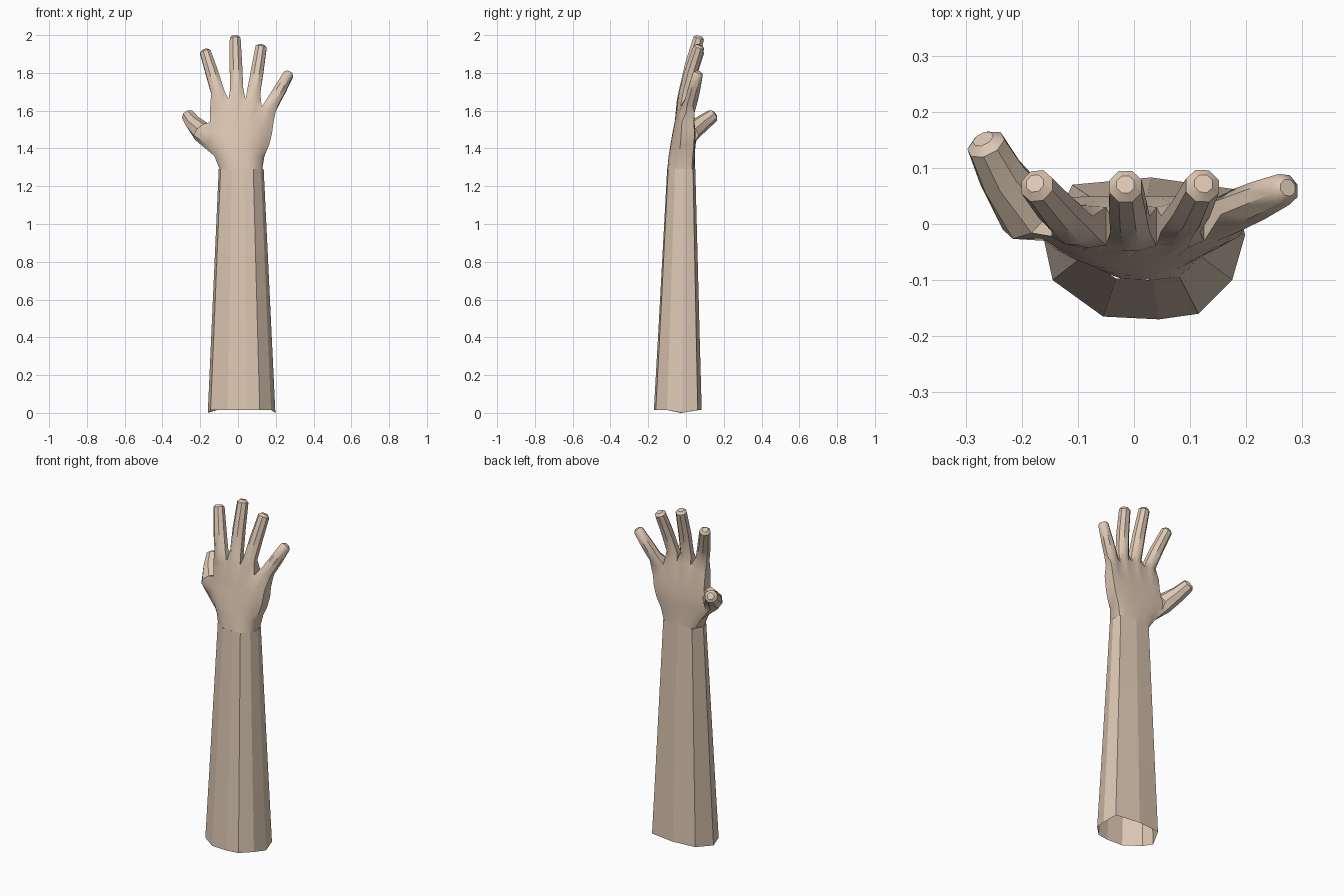
import bpy, bmesh, math
from mathutils import Vector
from mathutils.geometry import intersect_line_line_2d

if "Cube" in bpy.data.objects:
    bpy.data.objects.remove(bpy.data.objects["Cube"])

skin = bpy.data.materials.new("skin")
skin.diffuse_color = (0.73, 0.58, 0.455, 1)
skin.use_nodes = True
skin.node_tree.nodes["Principled BSDF"].inputs["Base Color"].default_value = skin.diffuse_color


def finish(bm, name):
    bmesh.ops.recalc_face_normals(bm, faces=bm.faces)
    mesh = bpy.data.meshes.new(name)
    bm.to_mesh(mesh)
    bm.free()
    mesh.materials.append(skin)
    obj = bpy.data.objects.new(name, mesh)
    bpy.context.collection.objects.link(obj)
    return obj


def bridge(bm, a, b):
    n = len(a)
    for i in range(n):
        j = (i + 1) % n
        bm.faces.new((a[i], a[j], b[j], b[i]))


# Forearm: ten-sided tapered tube, open at the bottom
WRIST_Z = 1.29
outline = [(-0.145, -0.10), (-0.055, -0.165), (0.045, -0.17), (0.115, -0.16), (0.175, -0.10),
           (0.198, -0.02), (0.18, 0.062), (0.03, 0.083), (-0.11, 0.07), (-0.16, -0.03)]


def arm_ring(t):
    cx, cy = 0.019 - 0.002 * t, -0.043 + 0.018 * t
    sx, sy = 1 - 0.335 * t, 1 - 0.41 * t
    return [Vector((cx + (x - 0.019) * sx, cy + (y + 0.043) * sy)) for x, y in outline]


bm = bmesh.new()
prev = None
for t in (0, 0.33, 0.66, 1):
    ring = []
    for i, p in enumerate(arm_ring(t)):
        z = WRIST_Z * t if t else (0.0 if i in (5, 9) else 0.015)
        ring.append(bm.verts.new((p.x, p.y, z)))
    if prev:
        bridge(bm, prev, ring)
    prev = ring
finish(bm, "forearm")

# Hand: palm rings of 13 front and 13 back points
bm = bmesh.new()
N = 13
wrist = arm_ring(1)
mid = Vector((0.017, -0.025))


def on_wrist(p):
    far = mid + (p - mid).normalized()
    for a, b in zip(wrist, wrist[1:] + wrist[:1]):
        hit = intersect_line_line_2d(mid, far, a, b)
        if hit:
            return hit
    return p


# z, left x, right x, front y, back y, edge front y, edge back y
levels = [(WRIST_Z, -0.10, 0.135, -0.10, 0.05, -0.035, 0.035),
          (1.36, -0.125, 0.14, -0.092, 0.047, -0.035, 0.036),
          (1.42, -0.160, 0.165, -0.082, 0.050, -0.030, 0.042),
          (1.48, -0.165, 0.18, -0.072, 0.050, -0.025, 0.045),
          (1.54, -0.147, 0.188, -0.060, 0.045, -0.022, 0.042)]
rows = []
for k, (z, xl, xr, yf, yb, ef, eb) in enumerate(levels):
    front, back = [], []
    for i in range(N):
        s = 2 * i / (N - 1) - 1
        x = xl + (xr - xl) * (s + 1) / 2
        for side, y, e in ((front, yf, ef), (back, yb, eb)):
            p = Vector((x, y + (e - y) * abs(s) ** 2.5))
            if k == 0:
                p = on_wrist(p)
            side.append(bm.verts.new((p.x, p.y, z)))
    rows.append((front, back))

# Knuckle row: the five finger gaps, with two points between neighbours
gaps = [(-0.147, 1.62, -0.022, 0.032), (-0.05, 1.66, -0.038, 0.03), (0.04, 1.66, -0.038, 0.03),
        (0.125, 1.62, -0.03, 0.035), (0.198, 1.59, 0.0, 0.045)]
front, back = [], []
for i in range(N):
    k, f = min(i // 3, 3), (i - 3 * min(i // 3, 3)) / 3
    x, z, yf, yb = (a + (b - a) * f for a, b in zip(gaps[k], gaps[k + 1]))
    bulge = 0.01 if i % 3 else 0
    front.append(bm.verts.new((x, yf - bulge, z)))
    back.append(bm.verts.new((x, yb + bulge * 0.5, z)))
rows.append((front, back))

# Palm walls, leaving the thumb opening in the left side
for k, ((f0, b0), (f1, b1)) in enumerate(zip(rows, rows[1:])):
    for i in range(N - 1):
        bm.faces.new((f0[i], f0[i + 1], f1[i + 1], f1[i]))
        bm.faces.new((b0[i + 1], b0[i], b1[i], b1[i + 1]))
    bm.faces.new((f0[-1], b0[-1], b1[-1], f1[-1]))
    if k not in (1, 2, 3):
        bm.faces.new((b0[0], f0[0], f1[0], b1[0]))


def grow(base, path, across):
    """Eight-sided digit from an opening, along (centre, radius) points."""
    prev = base
    pts = [Vector(c) for c, r in path]
    start = sum((v.co for v in base), Vector()) / len(base)
    chain = [start] + pts
    for k, (c, r) in enumerate(path):
        nxt = chain[min(k + 2, len(chain) - 1)]
        d = (nxt - chain[k]).normalized()
        w = (across - across.dot(d) * d).normalized()
        u = w.cross(d)
        angles = [math.radians(-67.5 + 45 * i) for i in range(8)]
        ring = [bm.verts.new(pts[k] + r * (math.cos(a) * u + math.sin(a) * w)) for a in angles]
        bridge(bm, prev, ring)
        prev = ring
    # rounded tip
    top = [bm.verts.new(v.co.lerp(pts[-1], 0.45) + d * 0.013) for v in prev]
    bridge(bm, prev, top)
    bm.faces.new(top)


# Fingers: lower, middle and tip centres with radii
fingers = [[((-0.108, -0.002, 1.70), 0.038), ((-0.138, 0.027, 1.80), 0.036), ((-0.173, 0.068, 1.91), 0.031)],
           [((-0.007, -0.001, 1.71), 0.038), ((-0.011, 0.027, 1.84), 0.036), ((-0.015, 0.067, 1.983), 0.031)],
           [((0.083, 0.0, 1.70), 0.038), ((0.102, 0.027, 1.81), 0.036), ((0.122, 0.068, 1.935), 0.032)],
           [((0.185, 0.026, 1.647), 0.037), ((0.222, 0.042, 1.71), 0.035), ((0.268, 0.062, 1.793), 0.029)]]
for n, path in enumerate(fingers):
    a, b = 3 * n, 3 * n + 4
    grow(front[a:b] + back[a:b][::-1], path, Vector((1, 0, 0)))

# Thumb
base = [rows[k][0][0] for k in (1, 2, 3, 4)] + [rows[k][1][0] for k in (4, 3, 2, 1)]
grow(base, [((-0.190, 0.020, 1.487), 0.056), ((-0.235, 0.085, 1.532), 0.044),
            ((-0.264, 0.142, 1.574), 0.036)], Vector((0, 0, 1)))

hand = finish(bm, "hand")
bpy.context.view_layer.objects.active = hand
hand.select_set(True)
bpy.ops.object.shade_smooth_by_angle(angle=math.radians(40))
